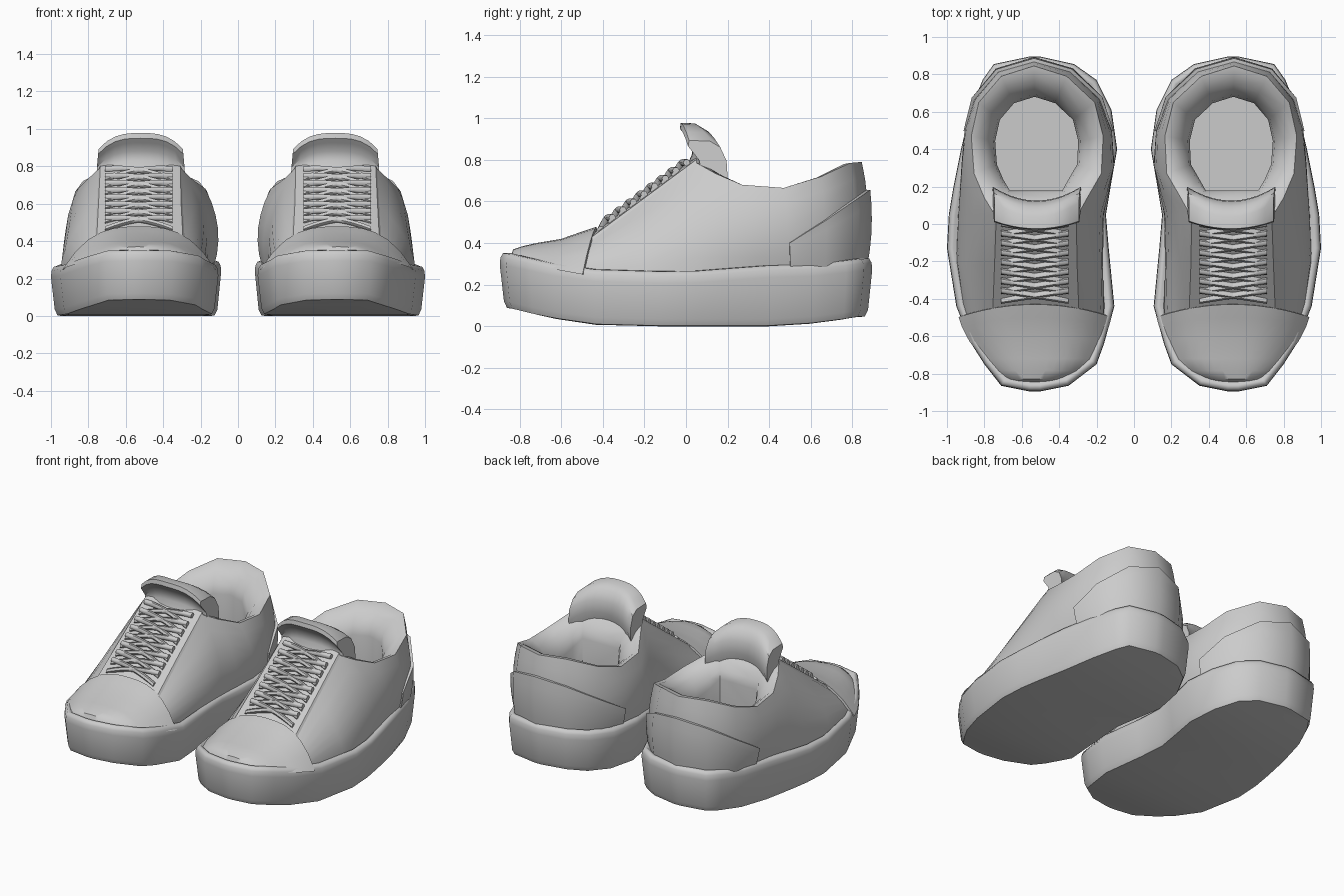
import bpy, bmesh, math
from mathutils import Vector

if "Cube" in bpy.data.objects:
    bpy.data.objects.remove(bpy.data.objects["Cube"])


def interp(table, v):
    if v <= table[0][0]:
        return table[0][1]
    for (a, p), (b, q) in zip(table, table[1:]):
        if v <= b:
            return p + (q - p) * (v - a) / (b - a)
    return table[-1][1]


def loft(name, rows, cyclic=False, caps=False, flip=False, strip_caps=False, angle=35):
    """Skin rows of points, mirror into a pair, shade smooth by angle."""
    bm = bmesh.new()
    vs = [[bm.verts.new(p) for p in r] for r in rows]
    n = len(rows[0])
    for a, b in zip(vs, vs[1:]):
        for j in range(n if cyclic else n - 1):
            k = (j + 1) % n
            bm.faces.new((a[j], a[k], b[k], b[j]))
    if caps:
        for r in (vs[-1],) if caps == 'end' else (vs[0], vs[-1]):
            bm.faces.new(r)
    if strip_caps:  # quads across the outline, left to right
        for r in (vs[0], vs[-1]):
            for i in range(n // 2 - 1):
                bm.faces.new((r[i], r[i + 1], r[n - 2 - i], r[n - 1 - i]))
    bmesh.ops.remove_doubles(bm, verts=bm.verts, dist=0.0005)
    bmesh.ops.recalc_face_normals(bm, faces=bm.faces)
    if flip:
        bmesh.ops.reverse_faces(bm, faces=bm.faces)
    me = bpy.data.meshes.new(name)
    bm.to_mesh(me)
    bm.free()
    ob = bpy.data.objects.new(name, me)
    bpy.context.collection.objects.link(ob)
    bpy.ops.object.select_all(action='DESELECT')
    ob.select_set(True)
    bpy.context.view_layer.objects.active = ob
    bpy.ops.object.shade_smooth_by_angle(angle=math.radians(angle))
    ob.modifiers.new("pair", 'MIRROR').use_mirror_merge = False
    return ob


# Sole outline as rows of (y, inner x, outer x)
OUT = [(-.895, .50, .56), (-.865, .35, .71), (-.75, .20, .80), (-.64, .16, .87),
       (-.44, .105, .95), (-.13, .135, 1.0), (.05, .15, .99), (.2, .125, .965),
       (.4, .09, .925), (.61, .12, .875), (.77, .2, .81), (.855, .32, .75),
       (.895, .50, .56)]
TOP = [(-.88, .355), (-.65, .305), (-.4, .27), (0, .265), (.4, .295), (.6, .30), (.88, .33)]
BOT = [(-.88, .085), (-.7, .045), (-.5, .012), (-.35, 0), (.45, 0), (.65, .015), (.87, .045)]

loop = [Vector((o, y)) for y, i, o in OUT] + [Vector((i, y)) for y, i, o in reversed(OUT)]


def inset(d):
    res = []
    for k, p in enumerate(loop):
        t = (loop[(k + 1) % len(loop)] - p).normalized() + (p - loop[k - 1]).normalized()
        t.normalize()
        res.append(p + Vector((-t.y, t.x)) * d)
    return res


# Thick platform sole with rounded edges
rows = []
for d, table, dz in ((.055, BOT, 0), (.035, BOT, .003), (.02, BOT, .035), (0, TOP, -.06),
                     (.003, TOP, -.025), (.015, TOP, -.004), (.035, TOP, -.002), (.055, TOP, -.02)):
    rows.append([(q.x, q.y, interp(table, p.y) + dz) for p, q in zip(loop, inset(d))])
loft("platform_sole", rows, cyclic=True, strip_caps=True, angle=55)

# Side wall columns: base x, y -> top edge x, y, z ; outer side, heel, inner side
COLS = [(.90, -.52, .765, -.47, .40), (.95, -.2, .755, -.22, .585), (.94, .05, .745, .05, .785),
        (.92, .2, .80, .14, .735), (.895, .35, .855, .27, .68), (.875, .5, .87, .47, .665),
        (.83, .66, .83, .65, .72), (.72, .80, .71, .79, .785), (.535, .855, .535, .845, .79),
        (.34, .80, .36, .79, .785), (.20, .66, .21, .65, .72), (.14, .5, .165, .47, .665),
        (.13, .35, .175, .27, .68), (.15, .2, .25, .14, .735), (.17, .05, .30, .05, .785),
        (.17, -.2, .295, -.22, .585), (.15, -.52, .285, -.47, .40)]
BULGE = [.02, .045, .055, .055, .045, .035, .025, .025, .025]


def wall(c, t, off=0.0):
    bx, by, tx, ty, tz = COLS[c]
    a, b = COLS[max(c - 1, 0)], COLS[min(c + 1, 16)]
    n = Vector((b[1] - a[1], a[0] - b[0], 0)).normalized()
    p = Vector((bx, by, interp(TOP, by) - .03)).lerp(Vector((tx, ty, tz)), t)
    return p + n * (BULGE[min(c, 16 - c)] * 4 * t * (1 - t) + off)


loft("shoe_upper", [[wall(c, t / 6) for c in range(17)] for t in range(7)], angle=50)

# Thick padded collar, then down to the insole
mid = Vector((.525, .40, 0))
rows = []
for f, z in ((0, None), (.08, -.005), (.22, -.045), (.34, -.11), (.37, -.17), (.37, .36)):
    r = []
    for c in range(2, 15):
        p = wall(c, 1)
        q = p.lerp(Vector((mid.x, mid.y, p.z)), f)
        q.z = p.z if z is None else (z if z > .1 else p.z + z)
        r.append(q)
    rows.append(r)
loft("collar_lining", rows, cyclic=True, caps='end', flip=True, angle=50)

# Raised heel counter wrapped over the wall
HT = {5: .40, 6: .51, 7: .615, 8: .655}
cols = [5] + list(range(5, 12)) + [11]
rows = []
for k in range(7):
    r = []
    for i, c in enumerate(cols):
        z0 = interp(TOP, COLS[c][1]) - .03
        t = (HT[min(c, 16 - c)] - z0) / (COLS[c][4] - z0) * min(k, 5) / 5
        edge = k == 6 or i in (0, len(cols) - 1)
        r.append(wall(c, t, -.01 if edge else .008 if c in (5, 11) else .018))
    rows.append(r)
loft("heel_counter", rows)

# Toe cap dome: y, inner x, outer x, crest height
rows = []
for y, xi, xo, h in ((-.845, .43, .64, .335), (-.83, .385, .685, .37), (-.785, .275, .755, .385),
                     (-.72, .215, .81, .40), (-.60, .165, .88, .42), (-.50, .135, .92, .455),
                     (-.43, .12, .938, .478), (-.425, .125, .93, .435)):
    r = []
    k = max(0, (y + .72) / .3)
    for j in range(13):
        s = j / 6 - 1
        b = interp(TOP, y) - .025
        r.append((xi + (xo - xi) * j / 12, y - .07 * k * s * s,
                  b + (h - b) * (1 - abs(s) ** 2.9)))
    rows.append(r)
loft("toe_cap", rows, angle=45)

# Throat panel under the laces
rows = []
for a in range(3):
    p, q = wall(16 - a, 1), wall(a, 1)
    r = [p]
    for s in (.02, .2, .4, .6, .8, .98):
        v = p.lerp(q, s)
        v.z += .015 + .018 * (1 - (2 * s - 1) ** 2)
        r.append(v)
    rows.append(r + [q])
loft("throat_panel", rows)

# Criss-cross laces
EDGE = [(-.47, .40), (-.22, .585), (.05, .785)]


def tube(name, path, r):
    loft(name, [[p + Vector((0, r * math.cos(a * math.pi / 3), r * math.sin(a * math.pi / 3)))
                 for a in range(6)] for p in path], cyclic=True, caps=True, angle=60)


for i in range(8):
    for side in (-1, 1):
        path = []
        for j in range(9):
            s = j / 4 - 1
            y = -.41 + .051 * i + .028 * (1 + s * side)
            z = interp(EDGE, y) + .05 - .022 * s * s + .008 * side * s
            path.append(Vector((.53 + .18 * s, y, z)))
        tube("lace", path, .017)

# Padded tongue with a lip rolled forward
PROF = [(.0, .76), (.03, .83), (.025, .88), (-.01, .925), (-.03, .95), (-.025, .978),
        (.04, .975), (.09, .945), (.12, .88), (.125, .80), (.10, .72)]
rows = []
for j in range(11):
    s = j / 5 - 1
    rows.append([(.52 + .237 * s * (1 - .05 * max(0, (z - .85) / .13)),
                  y + (.075 if y > .03 else .04) * s * s,
                  z - .085 * abs(s) ** 3) for y, z in PROF])
loft("tongue", rows, cyclic=True, caps=True, angle=45)
